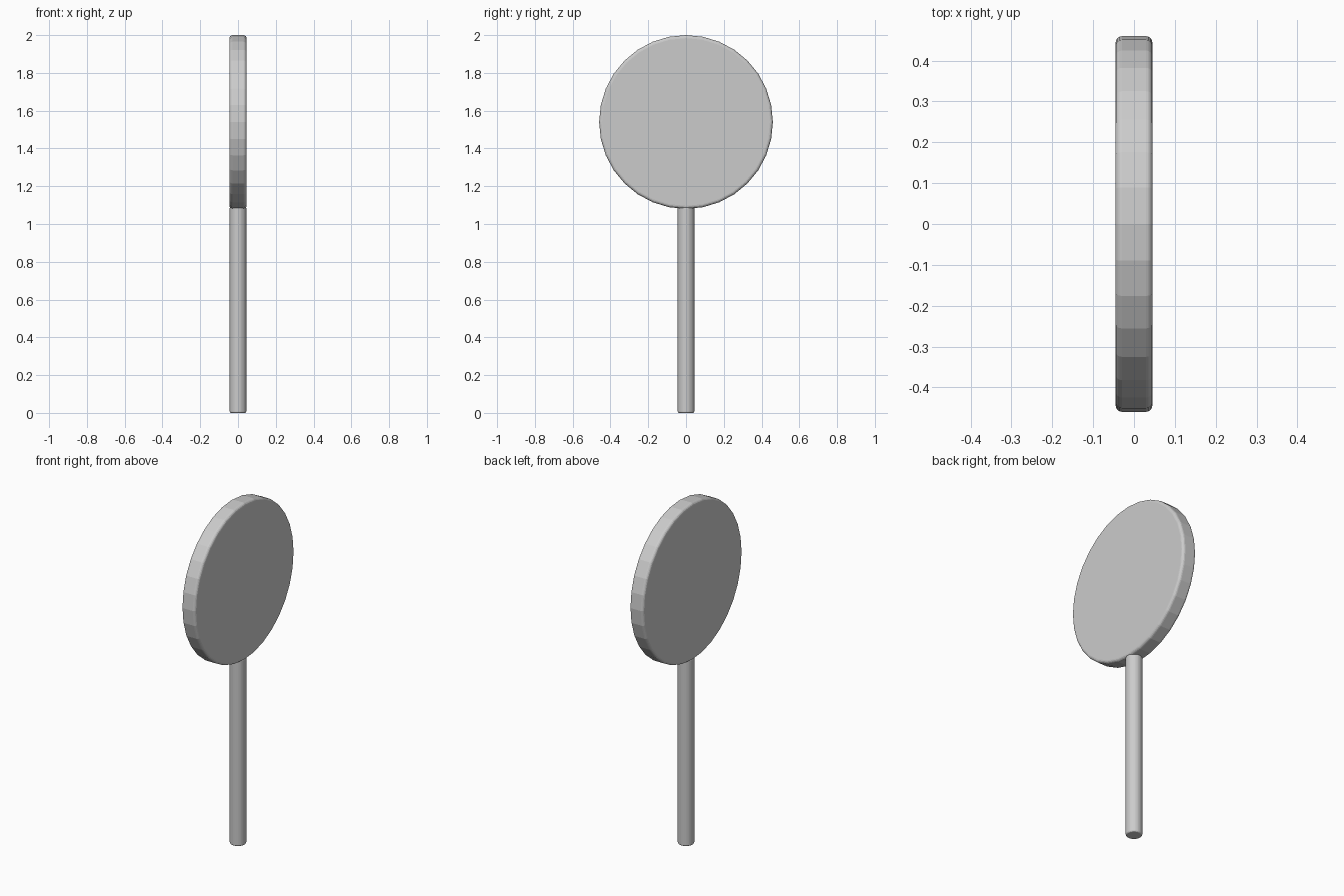
import bpy, bmesh, math, random
from mathutils import Matrix, Vector

if "Cube" in bpy.data.objects:
    bpy.data.objects.remove(bpy.data.objects["Cube"])

random.seed(7)


def rounded_cylinder(radius, depth, bevel, matrix):
    """32-sided cylinder with rounded rims, placed by matrix."""
    bm = bmesh.new()
    bmesh.ops.create_cone(bm, cap_ends=True, segments=32, radius1=radius,
                          radius2=radius, depth=depth)
    rims = [e for e in bm.edges if any(len(f.verts) > 4 for f in e.link_faces)]
    bmesh.ops.bevel(bm, geom=rims, offset=bevel, segments=4, profile=0.5,
                    affect='EDGES')
    bm.transform(matrix)
    return bm


def shatter(name, solid, seeds):
    """Split a convex solid into closed cells around the seed points."""
    shards = bmesh.new()
    for s in seeds:
        cell = solid.copy()
        for o in sorted(seeds, key=lambda p: (p - s).length)[1:]:
            res = bmesh.ops.bisect_plane(
                cell, geom=cell.verts[:] + cell.edges[:] + cell.faces[:],
                dist=1e-6, plane_co=(s + o) / 2, plane_no=o - s, clear_outer=True)
            rim = [e for e in res['geom_cut']
                   if isinstance(e, bmesh.types.BMEdge) and e.is_boundary]
            if len(rim) > 2:
                bmesh.ops.contextual_create(cell, geom=rim)
            if not cell.faces:
                break
        if cell.faces:
            bmesh.ops.recalc_face_normals(cell, faces=cell.faces[:])
            tmp = bpy.data.meshes.new("tmp")
            cell.to_mesh(tmp)
            shards.from_mesh(tmp)
            bpy.data.meshes.remove(tmp)
        cell.free()
    mesh = bpy.data.meshes.new(name)
    shards.to_mesh(mesh)
    shards.free()
    solid.free()
    obj = bpy.data.objects.new(name, mesh)
    bpy.context.collection.objects.link(obj)
    return obj


# round head: thin disc facing along x, cracked into cells
head = rounded_cylinder(0.46, 0.09, 0.016,
                        Matrix.Translation((0, 0, 1.54)) @ Matrix.Rotation(math.pi / 2, 4, 'Y'))
head_seeds = []
for i in range(42):
    r, a = 0.45 * math.sqrt((i + 0.5) / 42), i * 2.4 + random.uniform(-0.35, 0.35)
    head_seeds.append(Vector((random.uniform(-0.03, 0.03),
                              r * math.cos(a), 1.54 + r * math.sin(a))))
shatter("head", head, head_seeds)

# stick: cracks gathered near both ends
stick = rounded_cylinder(0.044, 1.09, 0.008, Matrix.Translation((0, 0, 0.545)))
heights = [0.02, 0.05, 0.09, 0.13, 0.2, 0.3, 0.82, 0.93, 0.97, 1.0, 1.05]
stick_seeds = [Vector((random.uniform(-0.03, 0.03), random.uniform(-0.03, 0.03), z))
               for z in heights]
shatter("stick", stick, stick_seeds)
